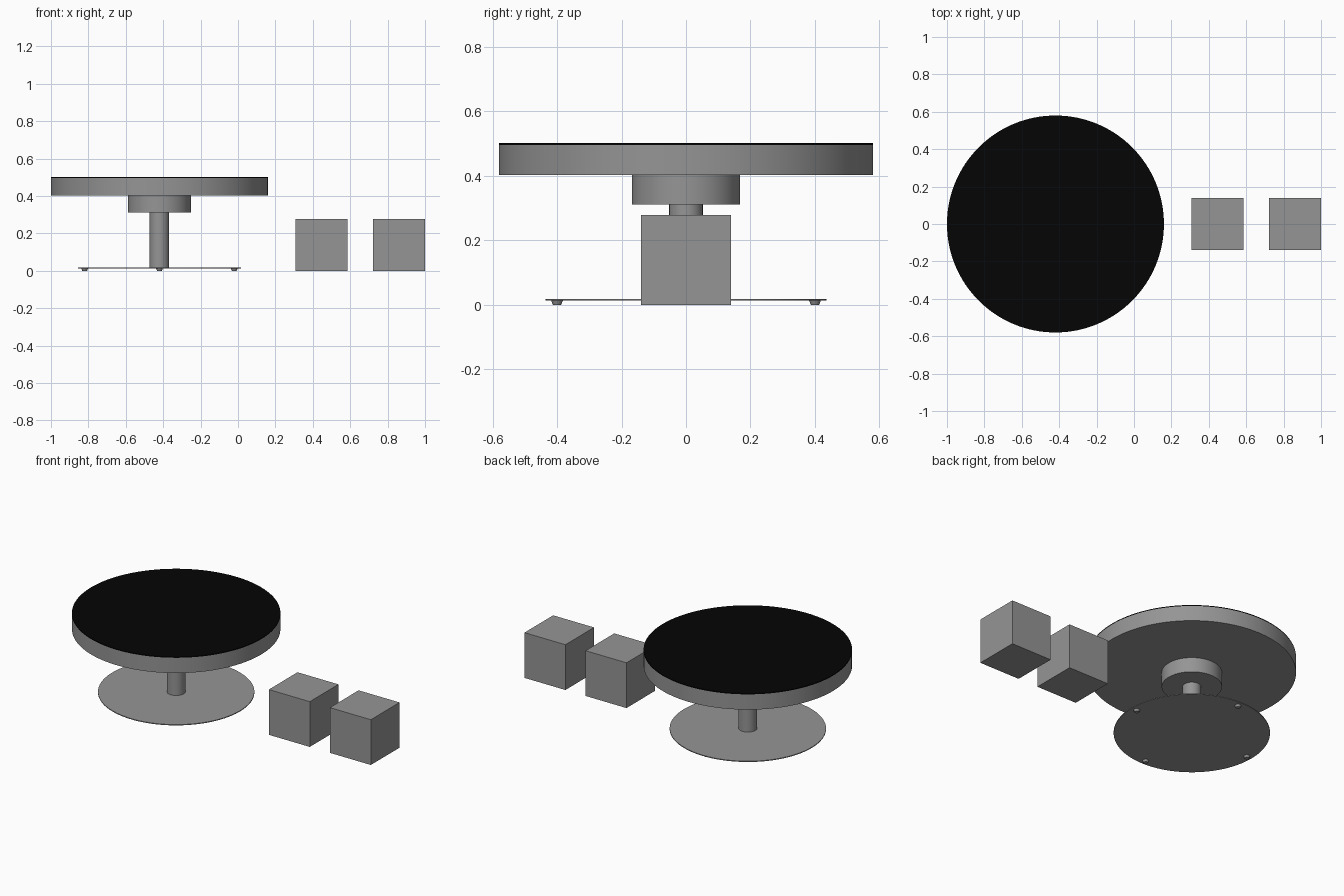
import bpy, math

if "Cube" in bpy.data.objects:
    bpy.data.objects.remove(bpy.data.objects["Cube"])

CX = -0.42  # table axis


def material(name, v):
    m = bpy.data.materials.new(name)
    m.diffuse_color = (v, v, v, 1)
    m.use_nodes = True
    m.node_tree.nodes["Principled BSDF"].inputs["Base Color"].default_value = m.diffuse_color
    return m


grey = material("dark_grey", 0.3)
black = material("black_surface", 0.0015)


def disc(name, r, z0, z1, x=CX, y=0.0, r_bottom=None, sides=128, mat=grey):
    rb = r if r_bottom is None else r_bottom
    bpy.ops.mesh.primitive_cone_add(vertices=sides, radius1=rb, radius2=r,
                                    depth=z1 - z0, location=(x, y, (z0 + z1) / 2))
    ob = bpy.context.object
    ob.name = name
    ob.data.materials.append(mat)
    bpy.ops.object.shade_smooth_by_angle(angle=math.radians(30))


# Round table: base plate, column, hub, thick top with black surface
disc("base_plate", 0.435, 0.013, 0.018)
disc("column", 0.052, 0.018, 0.311, sides=64)
disc("hub", 0.168, 0.311, 0.402, sides=96)
disc("table_top", 0.58, 0.402, 0.496)
disc("top_surface", 0.58, 0.496, 0.502, mat=black)

# Four tapered feet under the plate
for i in range(4):
    a = i * math.pi / 2
    disc(f"foot_{i + 1}", 0.018, 0.0, 0.013, CX + 0.4 * math.cos(a),
         0.4 * math.sin(a), r_bottom=0.013, sides=24)

# Two cube stools
for i, x in enumerate((0.446, 0.861)):
    bpy.ops.mesh.primitive_cube_add(size=0.278, location=(x, 0, 0.139))
    stool = bpy.context.object
    stool.name = f"cube_stool_{i + 1}"
    stool.data.materials.append(grey)
